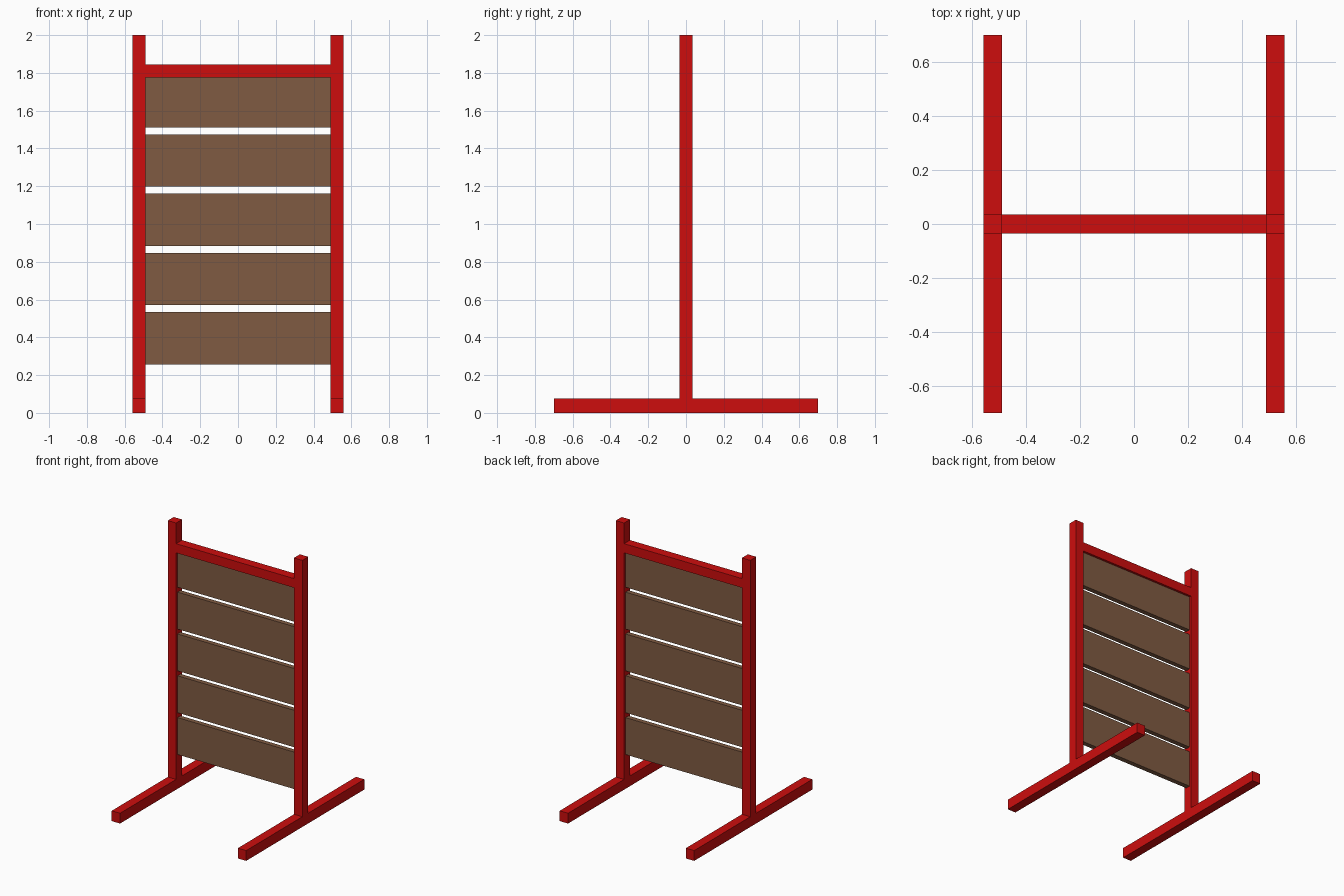
import bpy

if "Cube" in bpy.data.objects:
    bpy.data.objects.remove(bpy.data.objects["Cube"])

def material(name, rgb):
    m = bpy.data.materials.new(name)
    m.diffuse_color = (*rgb, 1.0)
    m.use_nodes = True
    m.node_tree.nodes["Principled BSDF"].inputs["Base Color"].default_value = m.diffuse_color
    return m

red = material("red_paint", (0.61, 0.004, 0.004))
brown = material("brown_wood", (0.216, 0.105, 0.054))

def box(name, x, y, z, mat):
    """Box from (min, max) ranges on each axis."""
    bpy.ops.mesh.primitive_cube_add(size=1, location=[sum(r) / 2 for r in (x, y, z)])
    o = bpy.context.object
    o.name = name
    o.scale = [r[1] - r[0] for r in (x, y, z)]
    bpy.ops.object.transform_apply(location=False, rotation=False, scale=True)
    o.data.materials.append(mat)
    return o

INNER, OUTER, HALF = 0.489, 0.558, 0.035
FOOT_TOP = 0.077

# Feet and upright posts on both sides
for side, s in (("left", -1), ("right", 1)):
    x = sorted((s * INNER, s * OUTER))
    box(side + "_foot", x, (-0.70, 0.70), (0, FOOT_TOP), red)
    box(side + "_post", x, (-HALF, HALF), (FOOT_TOP, 2.0), red)

# Top rail between the posts
box("top_rail", (-INNER, INNER), (-HALF, HALF), (1.776, 1.845), red)

# Five wooden slats, the top one tucked under the rail
for i in range(5):
    z = 0.257 + i * 0.3137
    box(f"slat_{i + 1}", (-INNER, INNER), (-0.018, 0.018),
        (z, min(z + 0.277, 1.776)), brown)
